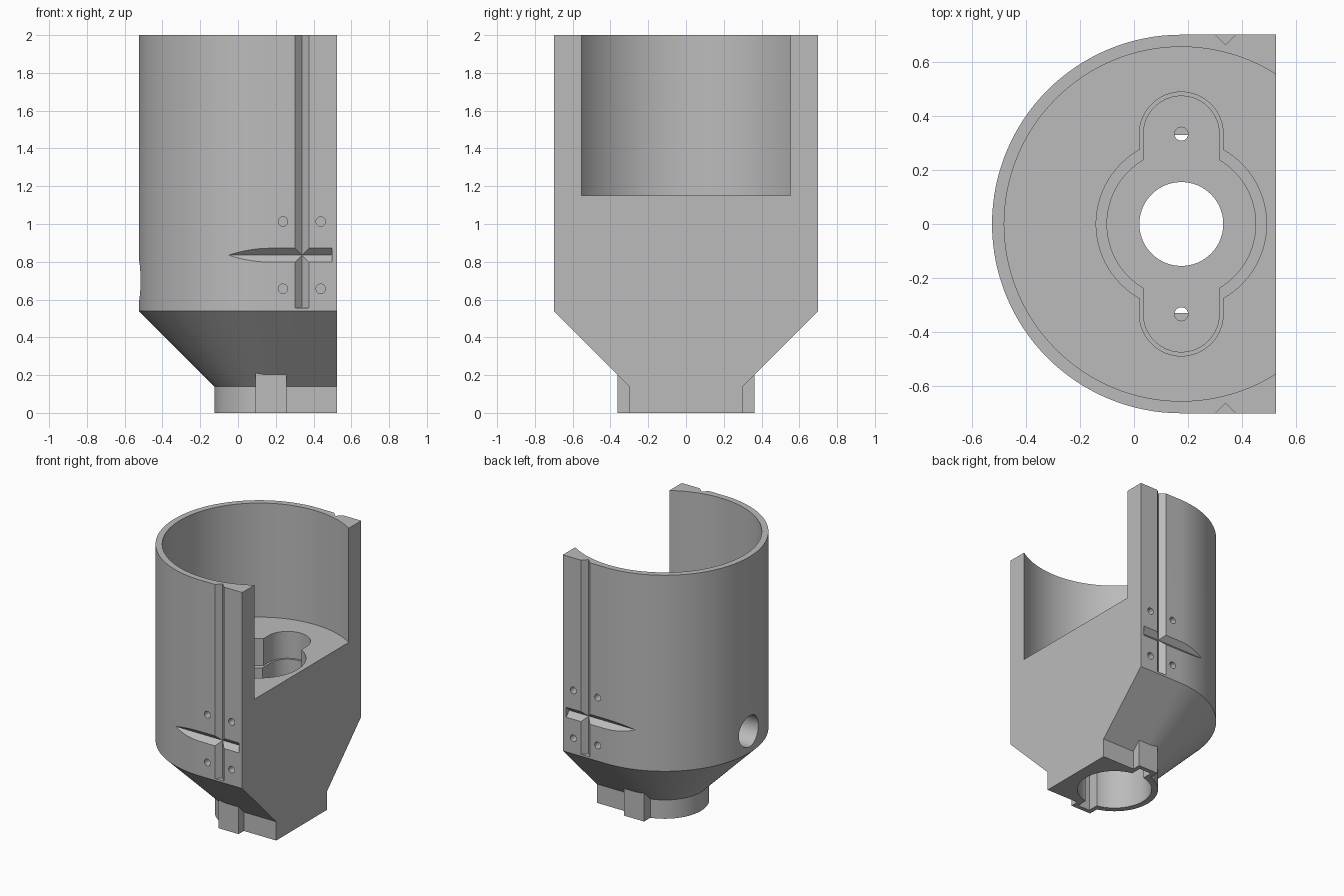
import bpy, bmesh
from math import sin, cos, pi
from mathutils import Matrix, Vector

cube = bpy.data.objects.get("Cube")
if cube:
    bpy.data.objects.remove(cube)

CX = 0.175       # axis of the round parts
FLAT = 0.525     # plane of the flat side

grey = bpy.data.materials.new("light grey plastic")
grey.use_nodes = True
colour = (0.5, 0.5, 0.5, 1)
grey.diffuse_color = colour
grey.node_tree.nodes["Principled BSDF"].inputs["Base Color"].default_value = colour


def arc(r, start, end, n, centre=(0, 0)):
    angles = [start + (end - start) * i / n for i in range(n + 1)]
    return [(centre[0] + r * cos(a), centre[1] + r * sin(a)) for a in angles]


def circle(r, n=96):
    return arc(r, 0, 2 * pi, n)[:-1]


def capsule(r, reach):
    return arc(r, 0, pi, 32, (0, reach)) + arc(r, pi, 2 * pi, 32, (0, -reach))


def rect(w, d):
    return [(w, d), (-w, d), (-w, -d), (w, -d)]


def d_shape(r):
    return [(FLAT, r)] + arc(r, pi / 2, 3 * pi / 2, 64, (CX, 0)) + [(FLAT, -r)]


def loft(name, sections, place=Matrix()):
    """Join outlines at given heights into a closed solid."""
    bm = bmesh.new()
    rings = [[bm.verts.new((x, y, z)) for x, y in outline] for z, outline in sections]
    for a, b in zip(rings, rings[1:]):
        for i in range(len(a)):
            j = (i + 1) % len(a)
            bm.faces.new((a[i], a[j], b[j], b[i]))
    bm.faces.new(rings[0][::-1])
    bm.faces.new(rings[-1])
    bm.transform(place)
    bmesh.ops.recalc_face_normals(bm, faces=bm.faces)
    mesh = bpy.data.meshes.new(name)
    bm.to_mesh(mesh)
    bm.free()
    mesh.materials.append(grey)
    obj = bpy.data.objects.new(name, mesh)
    bpy.context.collection.objects.link(obj)
    return obj


def combine(operation, outline, low, high, place=Matrix.Translation((CX, 0, 0))):
    """Add or cut a prism on the body."""
    tool = loft("tool", [(low, outline), (high, outline)], place)
    mod = body.modifiers.new("combine", 'BOOLEAN')
    mod.operation = operation
    mod.solver = 'EXACT'
    mod.object = tool
    bpy.context.view_layer.objects.active = body
    bpy.ops.object.modifier_apply(modifier=mod.name)
    bpy.data.objects.remove(tool)


# Body: neck, sloped shoulder and tall D-shaped wall
body = loft("holder_body", [(0, d_shape(0.30)), (0.14, d_shape(0.30)),
                            (0.54, d_shape(0.70)), (2, d_shape(0.70))])

# Locating tabs on the neck
combine('UNION', rect(0.083, 0.362), 0, 0.25)

# Open cup, then the stepped pocket with two ears
combine('DIFFERENCE', circle(0.655, 128), 1.15, 2.2)
for r, ear, floor in ((0.315, 0.155, 0.95), (0.275, 0.14, 0.55)):
    combine('DIFFERENCE', circle(r), floor, 1.3)
    combine('DIFFERENCE', capsule(ear, 0.333), floor, 1.3)

# Cavity in the neck with slots inside the tabs, and the centre hole
combine('DIFFERENCE', circle(0.255), -0.1, 0.42)
combine('DIFFERENCE', rect(0.05, 0.33), -0.1, 0.42)
combine('DIFFERENCE', circle(0.155), 0.3, 0.7)

# Cable port through the round wall
along_x = Matrix.Rotation(pi / 2, 4, 'Y')
combine('DIFFERENCE', circle(0.115, 48), -0.8, 0,
        Matrix.Translation((0, 0, 0.70)) @ along_x)

# Features repeated on both sides
along_y = Matrix.Rotation(pi / 2, 4, 'X')
notch = circle(0.037, 4)
for side in (-1, 1):
    # Screw hole in the ear
    combine('DIFFERENCE', circle(0.025, 24), 0.3, 0.7,
            Matrix.Translation((CX, side * 0.333, 0)))
    # Crossing V grooves
    combine('DIFFERENCE', notch, 0.555, 2.1,
            Matrix.Translation((0.338, side * 0.70, 0)))
    combine('DIFFERENCE', notch, -0.2, 0.497,
            Matrix.Translation((0, side * 0.70, 0.835)) @ along_x)
    # Four small holes around the crossing
    for x in (0.238, 0.438):
        for z in (0.657, 1.013):
            combine('DIFFERENCE', circle(0.025, 24), -0.1, 0.1,
                    Matrix.Translation((x, side * 0.70, z)) @ along_y)

# Smooth round walls, sharp edges
bpy.ops.object.select_all(action='DESELECT')
body.select_set(True)
bpy.context.view_layer.objects.active = body
bpy.ops.object.shade_smooth_by_angle(angle=pi / 7)
